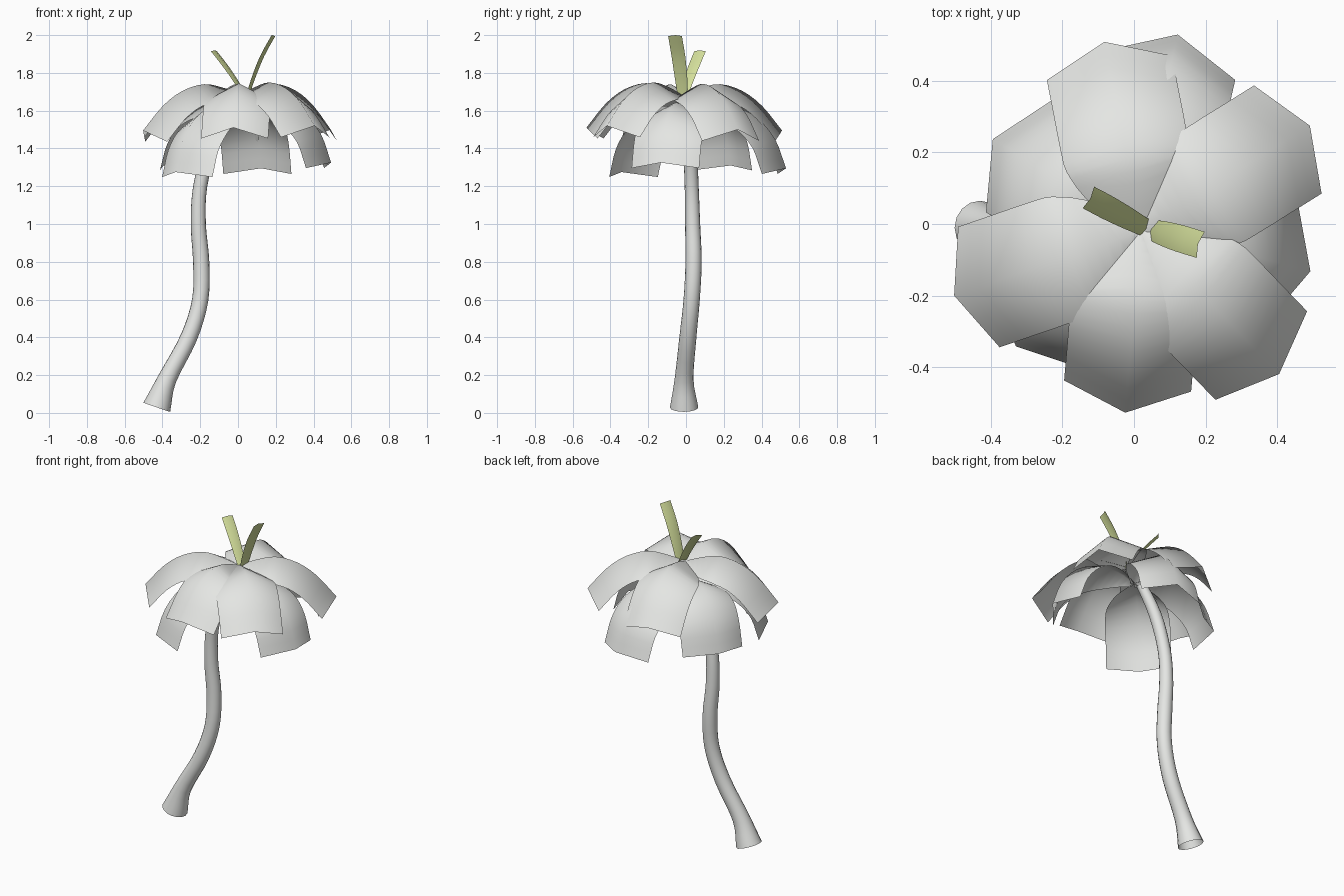
import bpy, bmesh, math
from mathutils import Vector

cube = bpy.data.objects.get("Cube")
if cube:
    bpy.data.objects.remove(cube)


def material(name, color):
    m = bpy.data.materials.new(name)
    m.use_nodes = True
    m.diffuse_color = (*color, 1)
    m.node_tree.nodes["Principled BSDF"].inputs["Base Color"].default_value = (*color, 1)
    return m


GREY = material("pale grey", (0.78, 0.79, 0.77))
GREEN = material("pale green", (0.66, 0.74, 0.33))


def smooth_path(points, steps):
    """Catmull-Rom resampling of 3D points."""
    pts = [Vector(p) for p in points]
    pts = [pts[0] * 2 - pts[1]] + pts + [pts[-1] * 2 - pts[-2]]
    out = []
    for a, b, c, d in zip(pts, pts[1:], pts[2:], pts[3:]):
        for i in range(steps):
            t = i / steps
            out.append(0.5 * (2 * b + (c - a) * t + (2 * a - 5 * b + 4 * c - d) * t * t
                              + (3 * b - a - 3 * c + d) * t ** 3))
    return out + [pts[-2]]


def skin(name, rows, mat, closed=False):
    """Bridge successive rows of points into one surface."""
    bm = bmesh.new()
    vs = [[bm.verts.new(p) for p in row] for row in rows]
    n = len(rows[0])
    for lo, hi in zip(vs, vs[1:]):
        for j in range(n if closed else n - 1):
            k = (j + 1) % n
            bm.faces.new((lo[j], lo[k], hi[k], hi[j]))
    mesh = bpy.data.meshes.new(name)
    bm.to_mesh(mesh)
    bm.free()
    mesh.materials.append(mat)
    obj = bpy.data.objects.new(name, mesh)
    bpy.context.collection.objects.link(obj)
    bpy.ops.object.select_all(action="DESELECT")
    obj.select_set(True)
    bpy.context.view_layer.objects.active = obj
    bpy.ops.object.shade_smooth_by_angle(angle=math.radians(60))


def tangent(path, i):
    return (path[min(i + 1, len(path) - 1)] - path[max(i - 1, 0)]).normalized()


# Curved open trunk with a flared, tilted foot: x, y, z
TRUNK = [(-0.43, -0.01, 0.03), (-0.375, -0.01, 0.18), (-0.26, 0.01, 0.4),
         (-0.2, 0.03, 0.6), (-0.195, 0.04, 0.8), (-0.21, 0.035, 1.0),
         (-0.2, 0.03, 1.2), (-0.14, 0.02, 1.42), (-0.03, 0, 1.63)]
RADII = [0.075, 0.05, 0.045, 0.043, 0.043, 0.04, 0.037, 0.036, 0.028]
path = smooth_path(TRUNK, 4)
radii = [v.x for v in smooth_path([(r, 0, 0) for r in RADII], 4)]
rings = []
for i, (p, r) in enumerate(zip(path, radii)):
    t = tangent(path, i)
    v = t.cross(Vector((1, 0, 0))).normalized()
    u = v.cross(t)
    rings.append([p + r * (u * math.cos(a) - v * math.sin(a))
                  for a in (math.tau * k / 16 for k in range(16))])
skin("trunk", rings, GREY, closed=True)


def leaf(name, spine, angle, reach, width, mat, center, droop, lift=0.0):
    """Arched three-point strip along a spine of (distance, height, width share)."""
    a = math.radians(angle)
    out = Vector((math.cos(a), math.sin(a), 0))
    side = Vector((-out.y, out.x, 0))
    base = Vector((*center, 0))
    # reach is measured from the model's axis
    length = reach - base.dot(out)
    pts = smooth_path(spine, 3)
    line = [base + out * (p.x * length) + Vector((0, 0, p.y + lift * p.x)) for p in pts]
    rows = []
    for i, (p, s) in enumerate(zip(line, pts)):
        normal = tangent(line, i).cross(side).normalized()
        w = width * s.z
        low = p - normal * w * droop
        rows.append([low + side * w, p, low - side * w])
    skin(name, rows, mat)


# Five upper leaves over four steeper lower leaves
UPPER = [(0, 1.685, 0.15), (0.18, 1.72, 0.75), (0.38, 1.74, 0.97),
         (0.6, 1.705, 1), (0.8, 1.625, 1), (1, 1.495, 1)]
LOWER = [(0, 1.58, 0.12), (0.2, 1.625, 0.6), (0.45, 1.63, 0.9),
         (0.7, 1.57, 1), (0.89, 1.455, 1), (1, 1.3, 1)]
for angle, reach, lift in [(199, 0.54, 0), (101, 0.515, 0), (32, 0.562, 0.005),
                           (-46, 0.583, 0.025), (265, 0.527, 0.015)]:
    leaf("upper_leaf", UPPER, angle, reach, 0.178, GREY, (0.02, -0.02), 0.53, lift)
for angle, reach, lift in [(77, 0.543, -0.005), (149, 0.46, 0.01),
                           (226, 0.475, -0.025), (345, 0.51, 0.025)]:
    leaf("lower_leaf", LOWER, angle, reach, 0.185, GREY, (0, 0), 0.5, lift)

# Two young shoots at the crown
TALL = [(0, 1.68, 0.75), (0.2, 1.77, 0.9), (0.55, 1.89, 1), (1, 2.0, 1)]
SHORT = [(0, 1.69, 0.75), (0.3, 1.77, 0.9), (0.65, 1.85, 1), (1, 1.92, 1)]
leaf("tall_shoot", TALL, -17, 0.187, 0.038, GREEN, (0.045, -0.015), 0.25)
leaf("short_shoot", SHORT, 152, 0.141, 0.034, GREEN, (0.035, -0.012), 0.25)
